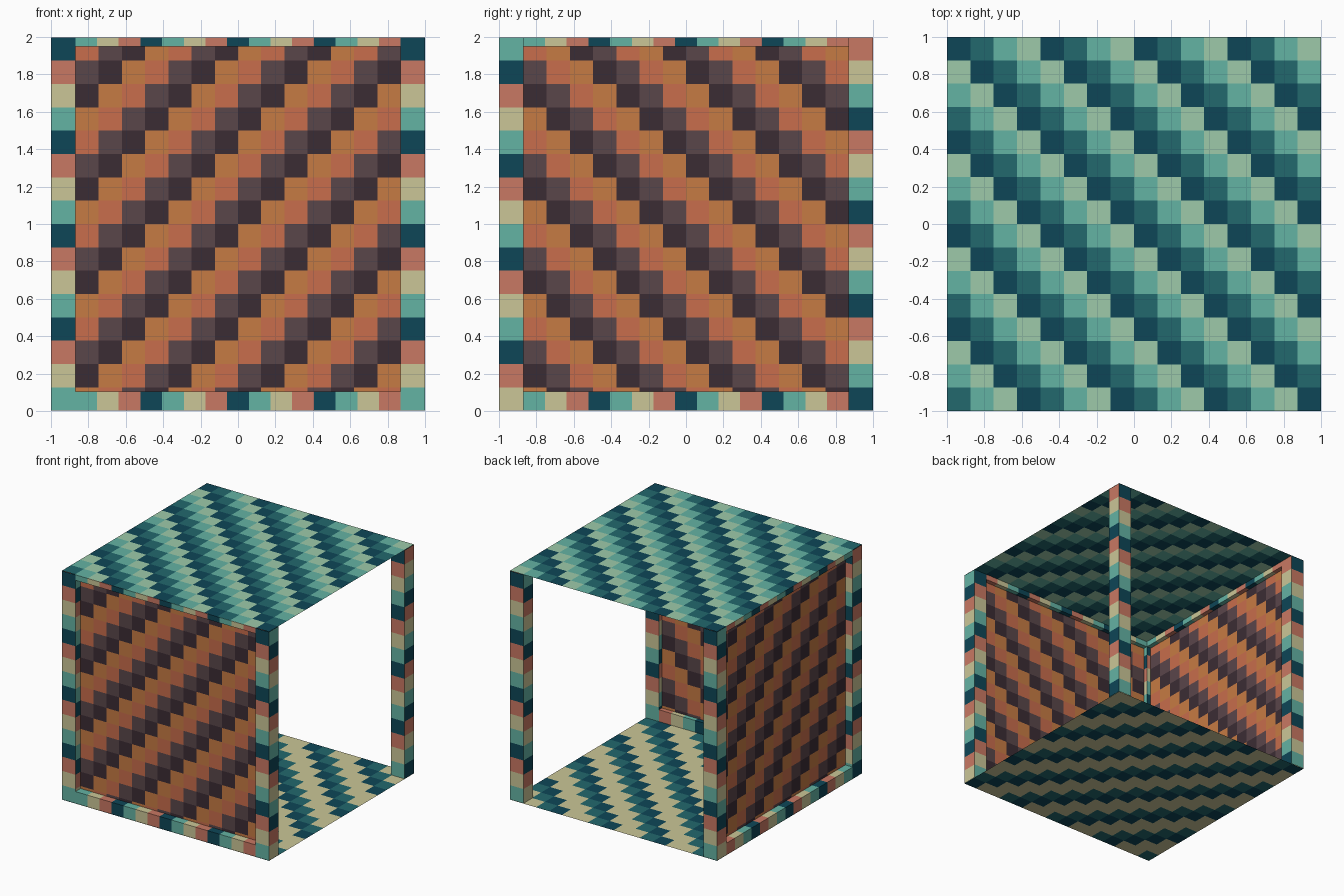
import bpy, bmesh
from mathutils import Vector as V

if "Cube" in bpy.data.objects:
    bpy.data.objects.remove(bpy.data.objects["Cube"])


def lin(c):
    return c / 12.92 if c <= 0.04045 else ((c + 0.055) / 1.055) ** 2.4


def material(name, code):
    m = bpy.data.materials.new(name)
    m.diffuse_color = [lin(int(code[i:i + 2], 16) / 255) for i in (0, 2, 4)] + [1]
    m.use_nodes = True
    m.node_tree.nodes["Principled BSDF"].inputs["Base Color"].default_value = m.diffuse_color
    return m


NAVY = material("navy", "0d4657")
DEEP = material("deep_teal", "22686d")
TEAL = material("teal", "64b3a4")
MINT = material("mint", "9dcaaa")
SAND = material("sand", "cbc697")
PINK = material("dusty_coral", "c97863")
ORANGE = material("orange", "c67b43")
RUST = material("rust", "c86d4c")
BROWN = material("brown", "5a464a")
DARK = material("dark_brown", "3b2c34")

ROOF = [NAVY, DEEP, TEAL, MINT]
FLOOR = [NAVY, DEEP, SAND, SAND]
WALL = [RUST, BROWN, DARK, ORANGE]
POST = [NAVY, PINK, SAND, TEAL]
BEAM = [TEAL, SAND, PINK, NAVY]

P = 0.87   # inner edge of the posts
H = 1.998  # height of parts under the roof sheet
B = 0.002  # bottom of parts above the floor sheet


def tiled(name, palette, panels):
    """Each panel: top-left corner, right edge, down edge, columns, rows, rule."""
    mats = list(dict.fromkeys(palette))
    bm = bmesh.new()
    for start, right, down, nc, nr, rule in panels:
        o, u, w = V(start), V(right) / nc, V(down) / nr
        grid = [[bm.verts.new(o + u * c + w * r) for c in range(nc + 1)]
                for r in range(nr + 1)]
        for r in range(nr):
            for c in range(nc):
                f = bm.faces.new((grid[r + 1][c], grid[r + 1][c + 1],
                                  grid[r][c + 1], grid[r][c]))
                f.material_index = mats.index(palette[rule(c, r) % 4])
    me = bpy.data.meshes.new(name)
    bm.to_mesh(me)
    bm.free()
    for m in mats:
        me.materials.append(m)
    ob = bpy.data.objects.new(name, me)
    bpy.context.collection.objects.link(ob)


# roof and floor sheets with diagonal stepped stripes
for name, z, pal in (("roof", 2, ROOF), ("floor", 0, FLOOR)):
    tiled(name, pal, [((-1, 1, z), (2, 0, 0), (0, -2, 0), 16, 16,
                       lambda c, r: c - r)])

# corner posts with banded sides
for name, x, y in (("front_left_post", -1, -1), ("front_right_post", P, -1),
                   ("back_left_post", -1, P), ("back_right_post", P, P)):
    t = 1 - P
    d = (0, 0, B - H)
    side = 3 if y < 0 else 1
    tiled(name, POST, [
        ((x, y, H), (t, 0, 0), d, 1, 16, lambda c, r: r),
        ((x + t, y, H), (0, t, 0), d, 1, 16, lambda c, r, s=side: r + s),
        ((x + t, y + t, H), (-t, 0, 0), d, 1, 16, lambda c, r: r),
        ((x, y + t, H), (0, -t, 0), d, 1, 16, lambda c, r, s=side: r + 4 - s)])

# walls set back between the posts: outer and inner sheets
OUT, INN = -0.93, -0.91
drop = (0, 0, B - H)
tiled("front_wall", WALL, [
    ((-P, OUT, H), (2 * P, 0, 0), drop, 14, 16, lambda c, r: c + r),
    ((P, INN, H), (-2 * P, 0, 0), drop, 14, 16, lambda c, r: r - c)])
tiled("left_wall", WALL, [
    ((OUT, P, H), (0, -2 * P, 0), drop, 14, 16, lambda c, r: c + r),
    ((INN, -P, H), (0, 2 * P, 0), drop, 14, 16, lambda c, r: r - c)])


# beams along the top and bottom of both walls
def beam(name, z0, z1, left):
    L, n = 2 * P, 15
    t = 1 - P
    h = z0 - z1

    def q(along, across, z=0):
        return (across, along, z) if left else (along, across, z)

    fwd = lambda c, r: c
    rev = lambda c, r: n - 1 - c
    # panels listed as seen from outside; the left beam runs the other way
    s, a, b = (-1, rev, fwd) if left else (1, fwd, rev)
    tiled(name, BEAM, [
        (q(-P * s, -1, z1), q(L * s, 0), (0, 0, h), n, 1, a),
        (q(P * s, -P, z1), q(-L * s, 0), (0, 0, h), n, 1, b),
        (q(-P * s, -P, z1), q(L * s, 0), q(0, -t), n, 1, a),
        (q(-P * s, -1, z0), q(L * s, 0), q(0, t), n, 1, a)])


for side, left in (("front", False), ("left", True)):
    beam(side + "_top_beam", 1.95, H, left)
    beam(side + "_bottom_beam", B, 0.105, left)
